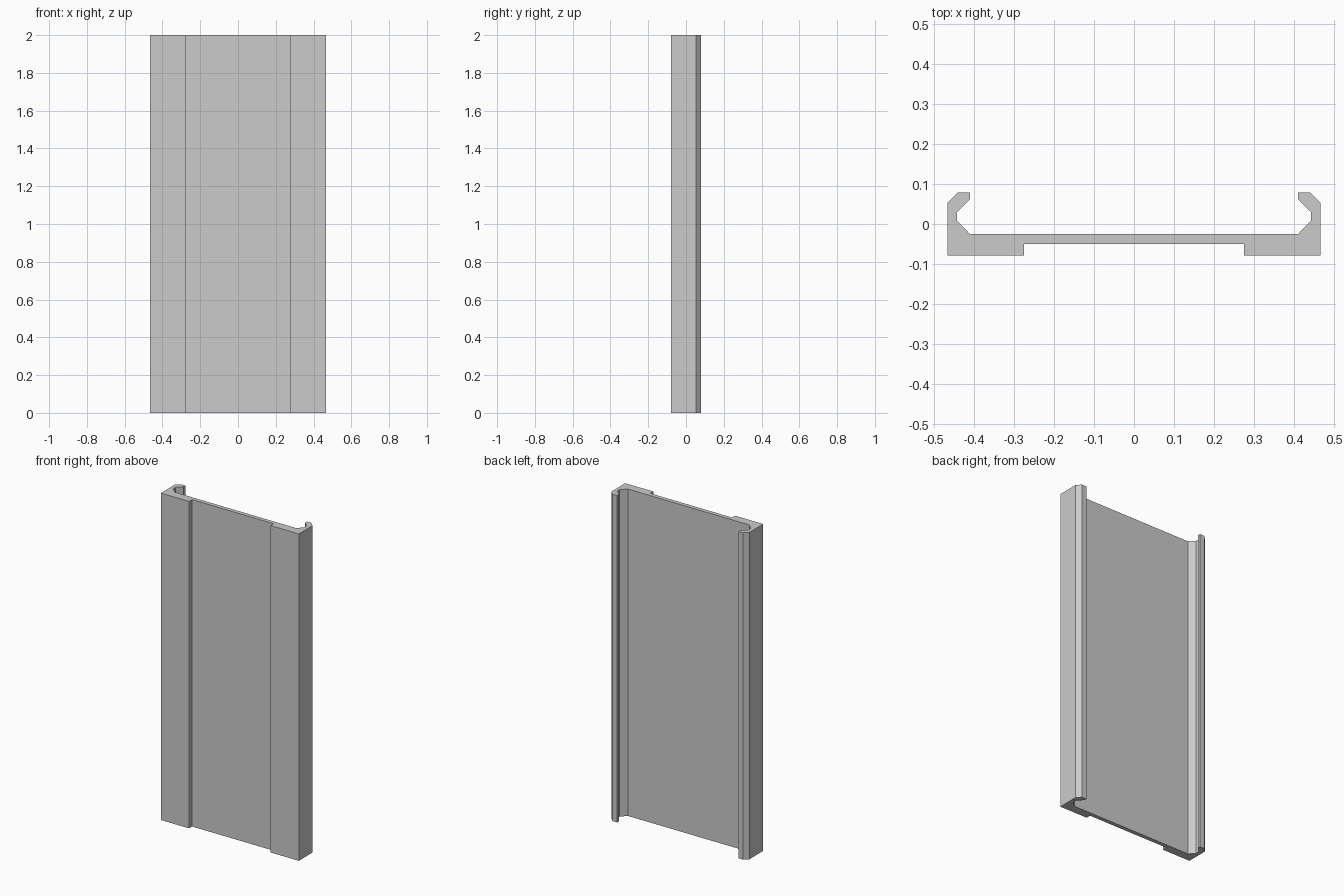
import bpy
import bmesh

cube = bpy.data.objects.get("Cube")
if cube:
    bpy.data.objects.remove(cube, do_unlink=True)

HEIGHT = 2.0

# Plain grey finish
grey = bpy.data.materials.new("light grey")
grey.use_nodes = True
colour = (0.6, 0.6, 0.6, 1.0)
grey.diffuse_color = colour
grey.node_tree.nodes["Principled BSDF"].inputs["Base Color"].default_value = colour

# Half cross-section: front recess, thick edge, hooked lip, back web
half = [
    (0.276, -0.05), (0.276, -0.079), (0.467, -0.079), (0.467, 0.054),
    (0.442, 0.079), (0.411, 0.079), (0.411, 0.062), (0.443, 0.03),
    (0.443, 0.008), (0.411, -0.025),
]
outline = half + [(-x, y) for x, y in reversed(half)]

# Extrude the mirrored section into the full-height channel panel
bm = bmesh.new()
base = bm.faces.new([bm.verts.new((x, y, 0)) for x, y in outline])
top = bmesh.ops.extrude_face_region(bm, geom=[base], use_keep_orig=True)
top_verts = [g for g in top["geom"] if isinstance(g, bmesh.types.BMVert)]
bmesh.ops.translate(bm, verts=top_verts, vec=(0, 0, HEIGHT))
bmesh.ops.recalc_face_normals(bm, faces=bm.faces)

mesh = bpy.data.meshes.new("channel_panel")
bm.to_mesh(mesh)
bm.free()
mesh.materials.append(grey)
panel = bpy.data.objects.new("channel_panel", mesh)
bpy.context.collection.objects.link(panel)
